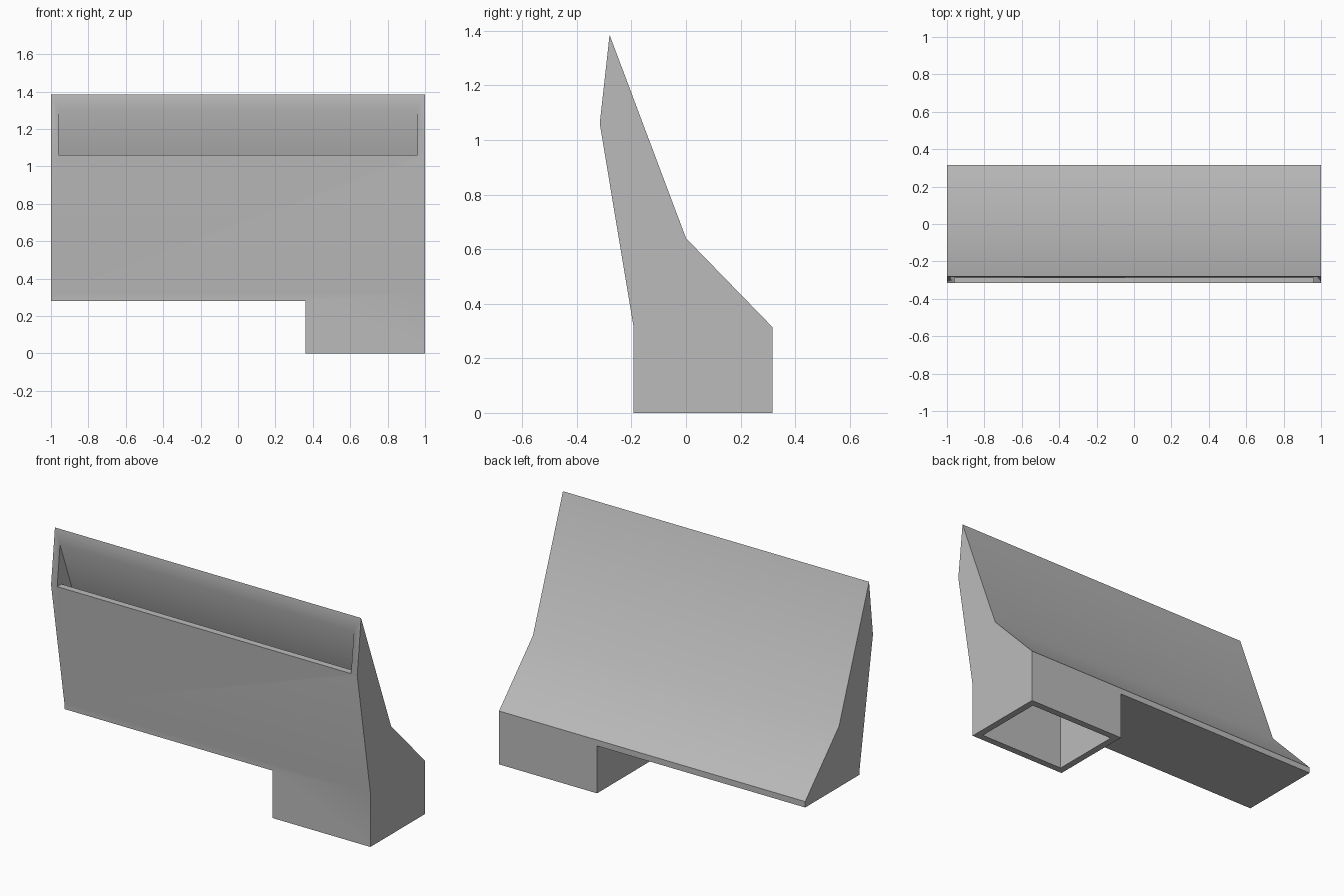
import bpy
import bmesh
from math import radians

if "Cube" in bpy.data.objects:
    bpy.data.objects.remove(bpy.data.objects["Cube"], do_unlink=True)

grey = bpy.data.materials.new("plain grey")
grey.use_nodes = True
grey.diffuse_color = (0.5, 0.5, 0.5, 1)
grey.node_tree.nodes["Principled BSDF"].inputs["Base Color"].default_value = (0.5, 0.5, 0.5, 1)


def prism(name, profile, x0, x1):
    """Extrude a closed (y, z) profile from x0 to x1."""
    bm = bmesh.new()
    face = bm.faces.new([bm.verts.new((x0, y, z)) for y, z in profile])
    new = bmesh.ops.extrude_face_region(bm, geom=[face])["geom"]
    bmesh.ops.translate(bm, vec=(x1 - x0, 0, 0),
                        verts=[v for v in new if isinstance(v, bmesh.types.BMVert)])
    bmesh.ops.recalc_face_normals(bm, faces=bm.faces)
    mesh = bpy.data.meshes.new(name)
    bm.to_mesh(mesh)
    bm.free()
    mesh.materials.append(grey)
    obj = bpy.data.objects.new(name, mesh)
    bpy.context.collection.objects.link(obj)
    return obj


def cut(obj, cutter):
    """Subtract the cutter, then discard it."""
    cutter.hide_render = True
    mod = obj.modifiers.new("cut", "BOOLEAN")
    mod.operation = "DIFFERENCE"
    mod.solver = "EXACT"
    mod.object = cutter
    bpy.ops.object.select_all(action="DESELECT")
    bpy.context.view_layer.objects.active = obj
    obj.select_set(True)
    bpy.ops.object.modifier_apply(modifier=mod.name)
    bpy.data.objects.remove(cutter, do_unlink=True)


def stepped(name, profile, half_width, step_x, step_z):
    """Full-width prism with the lower part removed beside the inlet."""
    obj = prism(name, profile, -half_width, half_width)
    box = [(-1, -1), (1, -1), (1, step_z), (-1, step_z)]
    cut(obj, prism("step_cutter", box, -2, step_x))
    return obj


# Outer shell: wide sloping hood above a square inlet
outer = [(-0.193, 0), (-0.193, 0.32), (-0.316, 1.06), (-0.28, 1.385),
         (0, 0.64), (0.316, 0.315), (0.316, 0)]
duct = stepped("duct_shell", outer, 1, 0.36, 0.28)

# Hollow passage from the inlet to the slot, leaving an even wall
inner = [(-0.153, -0.1), (-0.153, 0.32), (-0.276, 1.06), (-0.45, 1.06),
         (-0.45, 1.724), (-0.035, 0.62), (0.276, 0.3), (0.276, -0.1)]
cut(duct, stepped("passage_cutter", inner, 0.96, 0.4, 0.32))

# Soft shading over the shallow bends
bpy.ops.object.shade_smooth_by_angle(angle=radians(30))
